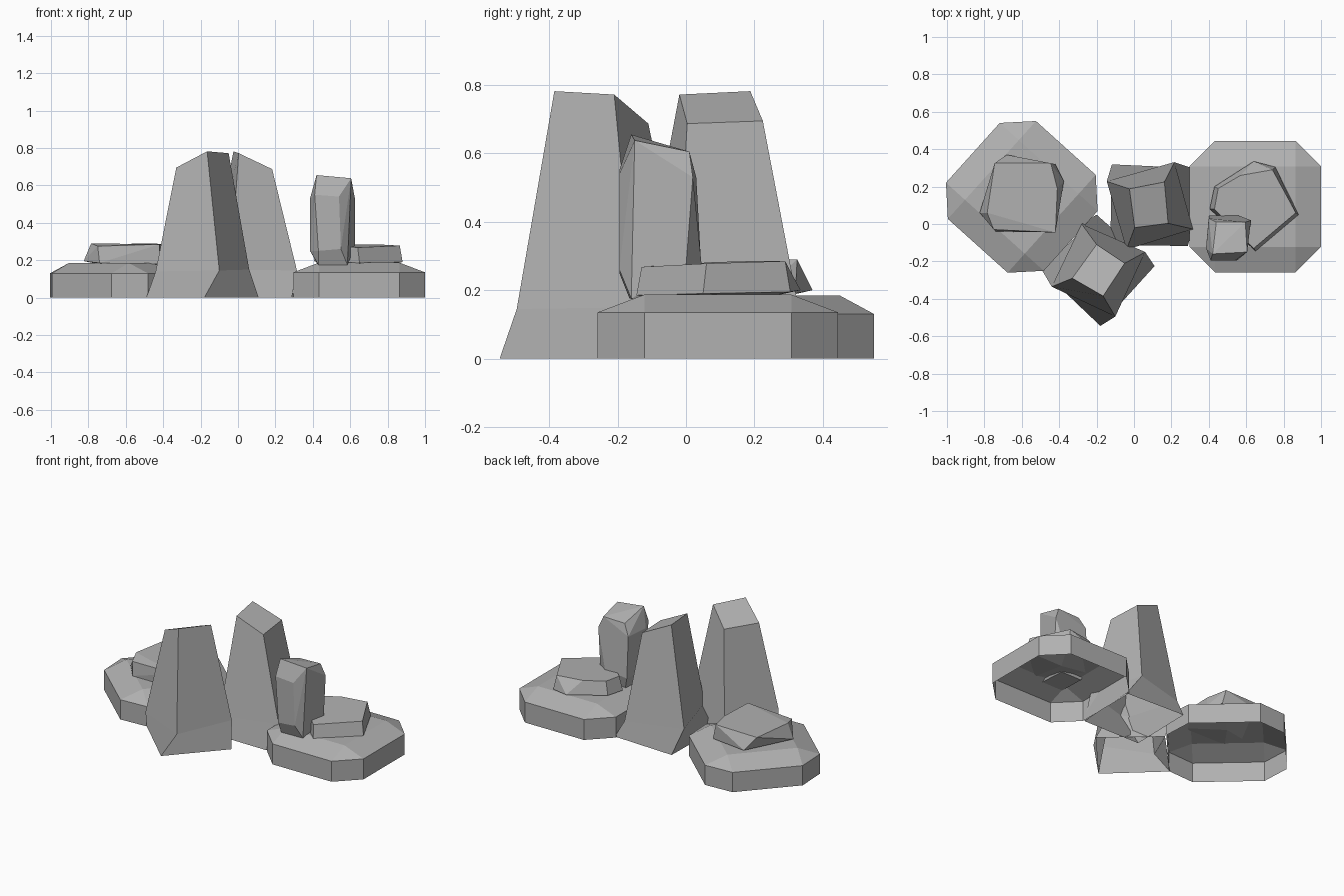
import bpy, bmesh, math
from mathutils import Vector, Matrix

if "Cube" in bpy.data.objects:
    bpy.data.objects.remove(bpy.data.objects["Cube"])

# Dark grey stone
stone = bpy.data.materials.new("stone")
stone.diffuse_color = (0.44, 0.44, 0.44, 1)
stone.use_nodes = True
stone.node_tree.nodes["Principled BSDF"].inputs["Base Color"].default_value = stone.diffuse_color


def make_object(name, bm):
    bmesh.ops.recalc_face_normals(bm, faces=bm.faces)
    mesh = bpy.data.meshes.new(name)
    bm.to_mesh(mesh)
    bm.free()
    mesh.materials.append(stone)
    obj = bpy.data.objects.new(name, mesh)
    bpy.context.collection.objects.link(obj)
    return obj


def slab(name, center, angle, side_z, top_z):
    """Chamfered square slab, open underneath."""
    bm = bmesh.new()
    outer, inner = 0.352, 0.215
    ring, tops = [], []
    for k in range(4):
        rot = Matrix.Rotation(angle + k * math.pi / 2, 3, 'Z')
        for s in (-1, 1):
            ring.append(rot @ Vector((outer, s * inner, 0)))
        tops.append(bm.verts.new(rot @ Vector((inner, inner, top_z))))
    low = [bm.verts.new(p) for p in ring]
    high = [bm.verts.new(p + Vector((0, 0, side_z))) for p in ring]
    for i in range(8):
        j = (i + 1) % 8
        bm.faces.new((low[i], low[j], high[j], high[i]))
    for k in range(4):
        a, b, c = high[2 * k], high[2 * k + 1], high[(2 * k + 2) % 8]
        bm.faces.new((a, b, tops[k], tops[k - 1]))
        bm.faces.new((b, c, tops[k]))
    bm.faces.new(tops)
    make_object(name, bm).location = (*center, 0)


def tall_rock(name, center, angle):
    """Tapered block with a flared foot and sloped top, open underneath."""
    rings = [
        [(.006, -.295, 0), (.296, .025, 0), (-.014, .30, 0), (-.304, .0, 0)],
        [(.086, -.245, .145), (.246, .10, .15), (-.094, .25, .145), (-.254, -.085, .14)],
        [(.021, -.135, .782), (.136, .04, .772), (-.014, .14, .687), (-.144, -.04, .695)],
    ]
    bm = bmesh.new()
    rows = [[bm.verts.new(p) for p in r] for r in rings]
    for r0, r1 in zip(rows, rows[1:]):
        for i in range(4):
            j = (i + 1) % 4
            bm.faces.new((r0[i], r0[j], r1[j], r1[i]))
    bm.faces.new(rows[-1])
    obj = make_object(name, bm)
    obj.location = (*center, 0)
    obj.rotation_euler.z = angle


def hull_rock(name, points):
    """Faceted rock wrapped around a few corner points."""
    bm = bmesh.new()
    for p in points:
        bm.verts.new(p)
    res = bmesh.ops.convex_hull(bm, input=bm.verts)
    junk = {v for v in res['geom_interior'] if isinstance(v, bmesh.types.BMVert)}
    bmesh.ops.delete(bm, geom=list(junk), context='VERTS')
    bmesh.ops.dissolve_limit(bm, angle_limit=math.radians(8), verts=bm.verts, edges=bm.edges)
    make_object(name, bm)


# Base slabs
slab("left_slab", (-0.60, 0.145), math.radians(48), 0.13, 0.185)
slab("right_slab", (0.648, 0.093), 0, 0.135, 0.187)

# Two tall rocks, same shape turned
tall_rock("front_tall_rock", (-0.186, -0.25), 0)
tall_rock("rear_tall_rock", (0.08, 0.10), math.radians(-139))

# Flat rock on the left slab
hull_rock("left_flat_rock", [
    (-.745, .325, .285), (-.445, .325, .29), (-.41, .19, .285), (-.42, -.045, .285),
    (-.75, -.03, .275), (-.785, .06, .29),
    (-.68, .37, .20), (-.42, .32, .19), (-.375, .23, .20), (-.42, -.04, .18),
    (-.74, -.04, .185), (-.825, .06, .195), (-.60, .15, .15)])

# Flat rock on the right slab
hull_rock("right_flat_rock", [
    (.57, .26, .285), (.74, .29, .285), (.865, .06, .278), (.64, -.13, .268),
    (.43, .08, .282), (.45, .19, .285),
    (.64, .335, .20), (.755, .305, .195), (.88, .05, .19), (.65, -.145, .185),
    (.405, .08, .195), (.43, .20, .20), (.65, .10, .15)])

# Upright rock on the right slab
hull_rock("upright_rock", [
    (.42, -.16, .655), (.605, -.15, .638), (.595, .01, .605), (.44, .01, .60),
    (.385, -.13, .53), (.41, -.195, .55), (.54, -.195, .54), (.625, .02, .53),
    (.40, .03, .53),
    (.385, -.13, .25), (.43, -.195, .25), (.55, -.195, .26), (.625, 0, .27),
    (.56, .045, .28), (.40, .045, .26),
    (.43, -.165, .175), (.585, -.16, .175), (.58, .02, .17), (.43, .02, .17)])
